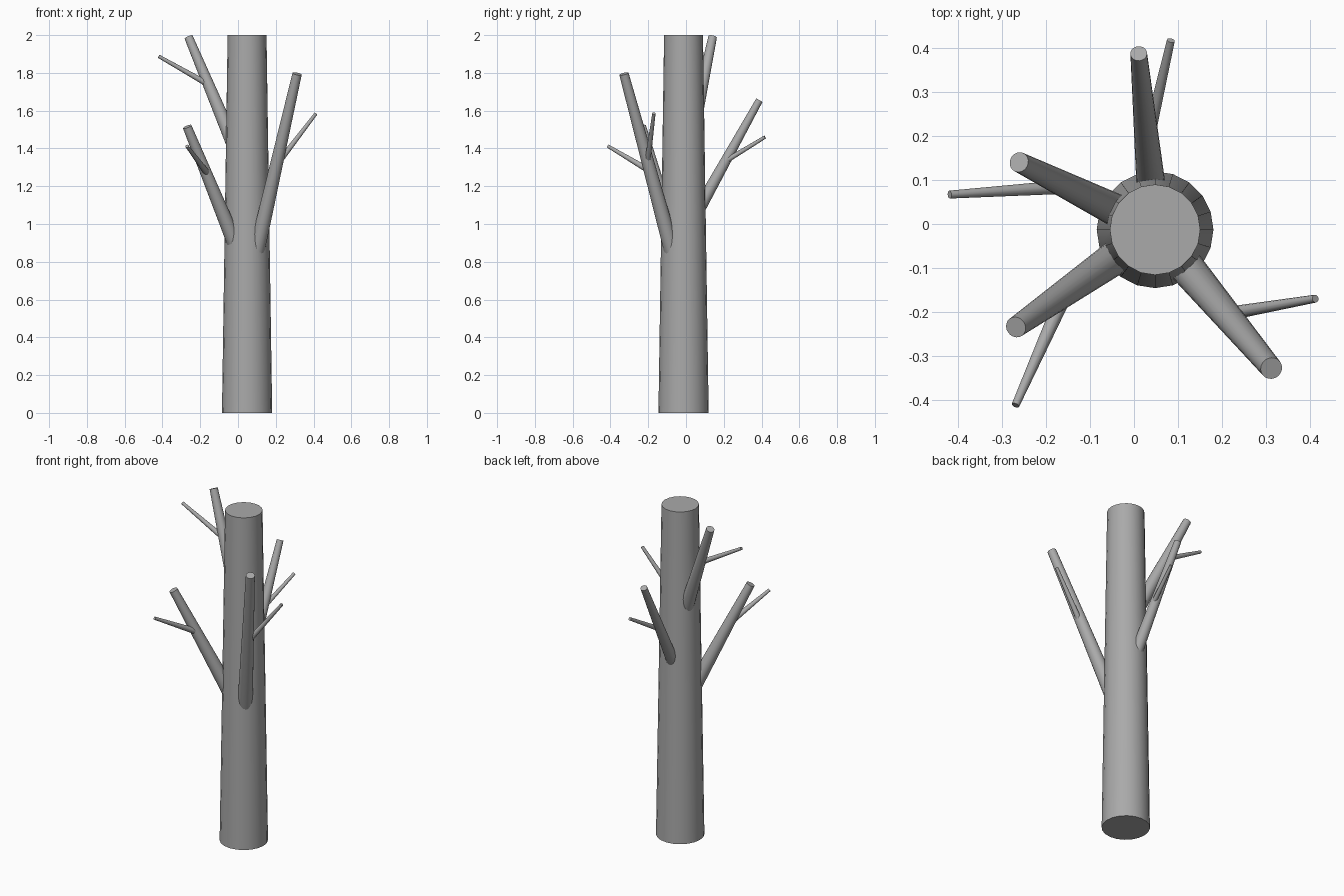
import bpy
from math import radians, cos, sin
from mathutils import Vector

if "Cube" in bpy.data.objects:
    bpy.data.objects.remove(bpy.data.objects["Cube"], do_unlink=True)

bark = bpy.data.materials.new("grey_bark")
bark.use_nodes = True
GREY = (0.4, 0.4, 0.4, 1)
bark.diffuse_color = GREY
bark.node_tree.nodes["Principled BSDF"].inputs["Base Color"].default_value = GREY


def limb(name, start, end, r_start, r_end, sides=20):
    """Tapered, capped cylinder running from start to end."""
    start, end = Vector(start), Vector(end)
    axis = end - start
    bpy.ops.mesh.primitive_cone_add(vertices=sides, radius1=r_start, radius2=r_end,
                                    depth=axis.length, location=(start + end) / 2)
    obj = bpy.context.object
    obj.name = name
    obj.rotation_mode = 'QUATERNION'
    obj.rotation_quaternion = axis.to_track_quat('Z', 'Y')
    obj.data.materials.append(bark)
    bpy.ops.object.shade_smooth_by_angle(angle=radians(35))


# Trunk
CX, CY = 0.048, -0.013
limb("trunk", (CX, CY, 0), (CX, CY, 2), 0.133, 0.103)

# Each branch leaves the trunk axis radially: heading, reach, tip height, rise
# per unit of reach, base and tip radius; then its twig's start, tip and radius
branches = {
    "front_left": (-50, 0.412, 1.795, 2.82, 0.044, 0.025,
                   (0.21, -0.205, 1.32), (0.413, -0.17, 1.585), 0.016),
    "front_right": (215, 0.387, 1.515, 2.0, 0.043, 0.024,
                    (-0.16, -0.165, 1.265), (-0.27, -0.413, 1.412), 0.018),
    "back_right": (153.6, 0.346, 1.99, 2.13, 0.041, 0.023,
                   (-0.15, 0.085, 1.735), (-0.42, 0.067, 1.888), 0.016),
    "back_left": (95.3, 0.403, 1.655, 1.79, 0.036, 0.019,
                  (0.035, 0.205, 1.33), (0.084, 0.418, 1.46), 0.014),
}
for side, (heading, reach, top, rise, r0, r1, twig0, twig1, twig_r) in branches.items():
    out = Vector((cos(radians(heading)), sin(radians(heading)), rise))
    tip = Vector((CX, CY, top - reach * rise)) + out * reach
    base = tip - out * (reach - 0.04)
    limb(side + "_branch", base, tip, r0, r1)
    limb(side + "_twig", twig0, twig1, twig_r, 0.009, 12)
